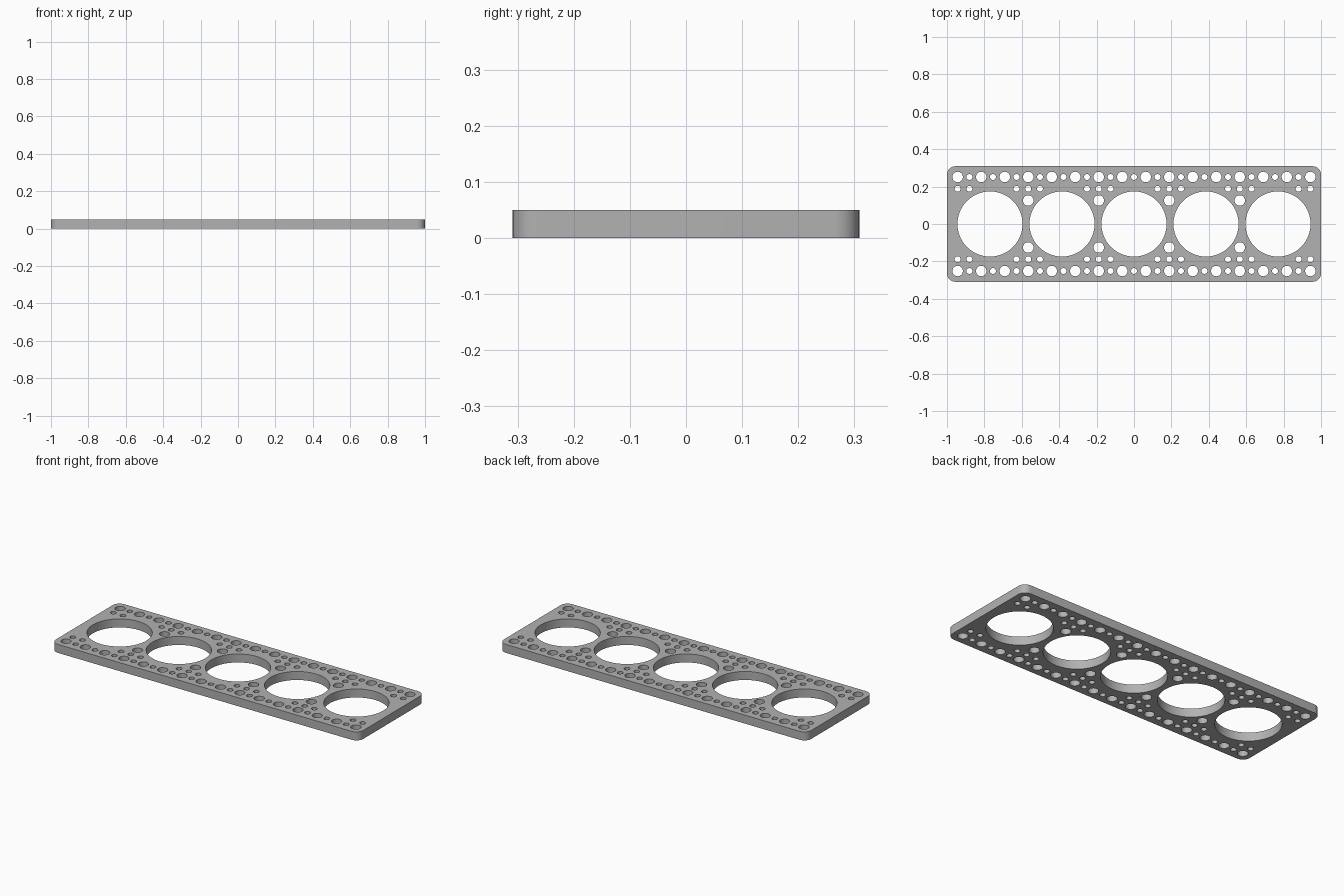
import bpy
import bmesh
from math import cos, sin, pi

cube = bpy.data.objects.get("Cube")
if cube:
    bpy.data.objects.remove(cube)

PITCH = 0.1257          # spacing of the main pin holes
HALF = PITCH / 2
THICK = 0.05
LARGE, SMALL, BORE = 0.028, 0.016, 0.174

grey = bpy.data.materials.new("light_grey")
grey.use_nodes = True
colour = (0.445, 0.445, 0.445, 1)
grey.diffuse_color = colour
grey.node_tree.nodes["Principled BSDF"].inputs["Base Color"].default_value = colour

curve = bpy.data.curves.new("perforated_plate", "CURVE")
curve.dimensions = "2D"
curve.fill_mode = "BOTH"
curve.extrude = THICK / 2


def add_loop(points):
    spline = curve.splines.new("POLY")
    spline.points.add(len(points) - 1)
    for p, (x, y) in zip(spline.points, points):
        p.co = (x, y, 0, 1)
    spline.use_cyclic_u = True


def arc(x, y, r, start, sweep, steps):
    return [(x + r * cos(start + sweep * i / steps),
             y + r * sin(start + sweep * i / steps)) for i in range(steps + 1)]


def hole(x, y, r, steps):
    add_loop(arc(x, y, r, 0, 2 * pi, steps)[:-1])


# Rounded rectangular outline
R = 0.045
X, Y = 1 - R, 0.309 - R
outline = []
for i, (sx, sy) in enumerate([(1, 1), (-1, 1), (-1, -1), (1, -1)]):
    outline += arc(sx * X, sy * Y, R, i * pi / 2, pi / 2, 10)
add_loop(outline)

# Five large bores along the middle
for i in range(-2, 3):
    hole(i * 0.385, 0, BORE, 96)

# Hole patterns repeated along both long edges
for side in (-1, 1):
    # Edge row: large and small holes alternating
    for i in range(-15, 16):
        hole(i * HALF, side * 2 * PITCH, LARGE if i % 2 else SMALL, 32 if i % 2 else 24)
    # Second row: small holes clustered between the bores and in the corners
    for i in (2, 3, 4, 8, 9, 10, 14, 15):
        for mirror in (-1, 1):
            hole(mirror * i * HALF, side * 1.5 * PITCH, SMALL, 24)
    # Inner row: one large hole between each pair of bores
    for i in (-9, -3, 3, 9):
        hole(i * HALF, side * PITCH, LARGE, 32)

# Turn the filled outline into a welded solid
plate = bpy.data.objects.new("perforated_plate", curve)
bpy.context.collection.objects.link(plate)
plate.location.z = THICK / 2
bpy.ops.object.select_all(action="DESELECT")
plate.select_set(True)
bpy.context.view_layer.objects.active = plate
bpy.ops.object.convert(target="MESH")
plate = bpy.context.object

bm = bmesh.new()
bm.from_mesh(plate.data)
bmesh.ops.remove_doubles(bm, verts=bm.verts, dist=0.0002)
bmesh.ops.recalc_face_normals(bm, faces=bm.faces)
bm.to_mesh(plate.data)
bm.free()

plate.data.materials.clear()
plate.data.materials.append(grey)
bpy.ops.object.shade_smooth_by_angle(angle=pi / 6)
